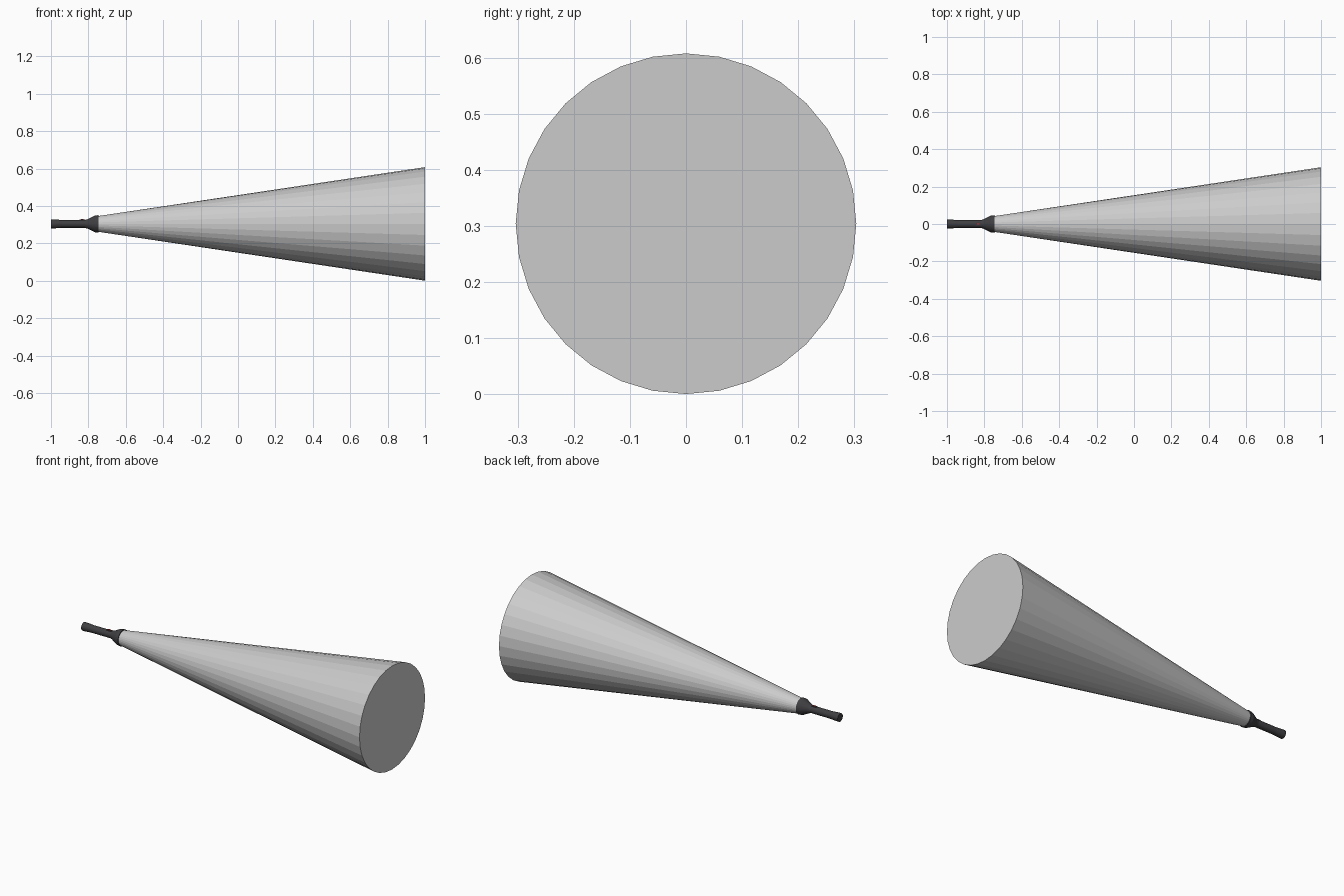
import bpy, bmesh, math

if "Cube" in bpy.data.objects:
    bpy.data.objects.remove(bpy.data.objects["Cube"])

ZC = 0.304   # height of the torch axis


def material(name, rgb):
    m = bpy.data.materials.new(name)
    m.diffuse_color = (*rgb, 1)
    m.use_nodes = True
    m.node_tree.nodes["Principled BSDF"].inputs["Base Color"].default_value = m.diffuse_color
    return m


def lathe(name, profile, sides, mat=None):
    """Spin (x, radius) points about the x axis and cap both ends."""
    bm = bmesh.new()
    rings = []
    for x, r in profile:
        rings.append([bm.verts.new((x, r * math.sin(2 * math.pi * i / sides),
                                    ZC + r * math.cos(2 * math.pi * i / sides)))
                      for i in range(sides)])
    for a, b in zip(rings, rings[1:]):
        for i in range(sides):
            j = (i + 1) % sides
            bm.faces.new((a[i], a[j], b[j], b[i]))
    bm.faces.new(rings[0])
    bm.faces.new(rings[-1])
    bmesh.ops.recalc_face_normals(bm, faces=bm.faces)
    me = bpy.data.meshes.new(name)
    bm.to_mesh(me)
    bm.free()
    ob = bpy.data.objects.new(name, me)
    bpy.context.collection.objects.link(ob)
    if mat:
        me.materials.append(mat)
    return ob


dark = material("dark_casing", (0.05, 0.05, 0.055))
red = material("red_switch", (0.7, 0.03, 0.03))

# handle with slightly flared tail, widening into the head
lathe("torch_body", [(-1.0, 0.024), (-0.985, 0.024), (-0.94, 0.021), (-0.82, 0.021),
                     (-0.805, 0.025), (-0.765, 0.045), (-0.745, 0.047)], 32, dark)

# light beam cone
lathe("light_beam", [(-0.748, 0.042), (1.0, 0.3035)], 32)

# switch: dark mount with a red button on top
for name, x, z, size, mat in (
        ("switch_mount", -0.832, ZC + 0.020, (0.030, 0.014, 0.006), dark),
        ("switch_button", -0.832, ZC + 0.023, (0.014, 0.008, 0.005), red)):
    bpy.ops.mesh.primitive_cube_add(size=1, location=(x, 0, z))
    ob = bpy.context.object
    ob.name = name
    ob.scale = size
    ob.data.materials.append(mat)
